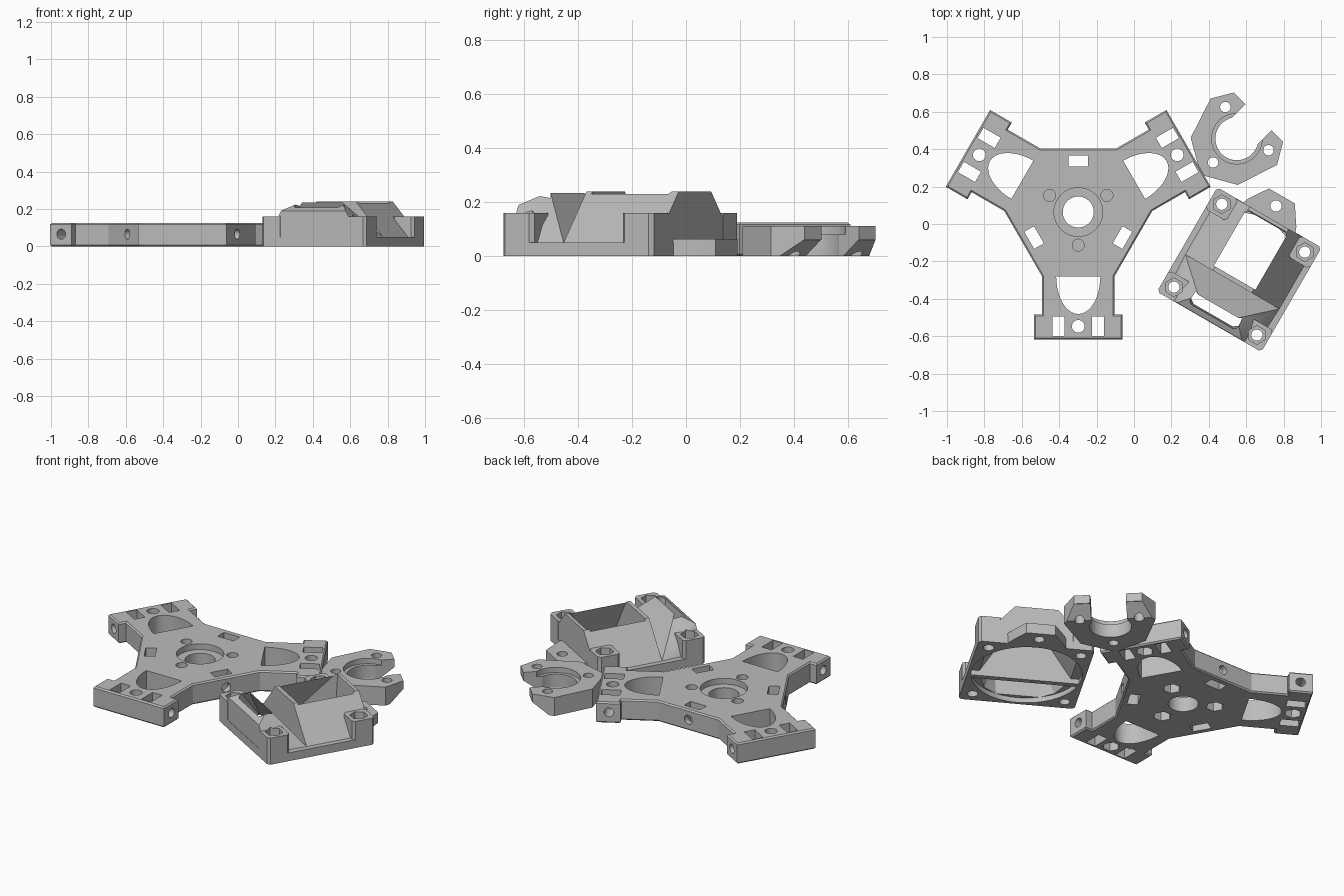
import bpy, bmesh
from math import pi, cos, sin, radians
from mathutils import Matrix, Vector

cube = bpy.data.objects.get("Cube")
if cube:
    bpy.data.objects.remove(cube, do_unlink=True)

grey = bpy.data.materials.new("plain grey plastic")
grey.use_nodes = True
GREY = (0.5, 0.5, 0.5, 1)
grey.diffuse_color = GREY
grey.node_tree.nodes["Principled BSDF"].inputs["Base Color"].default_value = GREY


# Shape helpers
def make(name, bm):
    bmesh.ops.recalc_face_normals(bm, faces=bm.faces)
    mesh = bpy.data.meshes.new(name)
    bm.to_mesh(mesh)
    bm.free()
    mesh.materials.append(grey)
    obj = bpy.data.objects.new(name, mesh)
    bpy.context.collection.objects.link(obj)
    return obj


def prism(pts, z0, z1, name="cutter", bevel=0):
    bm = bmesh.new()
    base = bm.faces.new([bm.verts.new((x, y, z0)) for x, y in pts])
    top = bmesh.ops.extrude_face_region(bm, geom=[base])["geom"]
    bmesh.ops.translate(bm, vec=(0, 0, z1 - z0),
                        verts=[g for g in top if isinstance(g, bmesh.types.BMVert)])
    if bevel:
        rims = [e for e in bm.edges if abs(e.verts[0].co.z - e.verts[1].co.z) < 1e-5]
        bmesh.ops.bevel(bm, geom=rims, offset=bevel, segments=1, affect='EDGES')
    return make(name, bm)


def hull(pts, name="cutter"):
    bm = bmesh.new()
    for p in pts:
        bm.verts.new(p)
    bmesh.ops.convex_hull(bm, input=bm.verts)
    return make(name, bm)


def ngon(x, y, r, n=32, turn=0.0):
    return [(x + r * cos(turn + 2 * pi * i / n), y + r * sin(turn + 2 * pi * i / n))
            for i in range(n)]


def rect(x, y, hx, hy, c=0):
    if not c:
        return [(x - hx, y - hy), (x + hx, y - hy), (x + hx, y + hy), (x - hx, y + hy)]
    return [(x + sx * (hx - a), y + sy * (hy - b)) for sx, sy, a, b in
            ((-1, -1, 0, c), (-1, -1, c, 0), (1, -1, c, 0), (1, -1, 0, c),
             (1, 1, 0, c), (1, 1, c, 0), (-1, 1, c, 0), (-1, 1, 0, c))]


def mirror(pts):
    return [(s * x, y, z) for s in (-1, 1) for x, y, z in pts]


def rod(start, end, r):
    start, end = Vector(start), Vector(end)
    turn = (end - start).to_track_quat('Z', 'Y').to_matrix().to_4x4()
    obj = prism(ngon(0, 0, r, 24), 0, (end - start).length)
    obj.data.transform(Matrix.Translation(start) @ turn)
    return obj


def combine(obj, others, mode='DIFFERENCE'):
    for other in others:
        other.hide_render = True
        mod = obj.modifiers.new("combine", 'BOOLEAN')
        mod.operation, mod.solver, mod.object = mode, 'EXACT', other
        bpy.context.view_layer.update()
        graph = bpy.context.evaluated_depsgraph_get()
        mesh = bpy.data.meshes.new_from_object(obj.evaluated_get(graph))
        obj.modifiers.clear()
        obj.data = mesh
        bpy.data.objects.remove(other, do_unlink=True)


def place(obj, x, y, angle=0.0):
    obj.data.transform(Matrix.Translation((x, y, 0)) @ Matrix.Rotation(radians(angle), 4, 'Z'))


# Three-armed plate: one arm outline repeated around the centre
THICK = 0.125
arm = [(0.193, 0.345), (0.193, 0.547), (0.237, 0.547), (0.237, 0.681)]
arm_outline = [(-x, -y) for x, y in arm] + [(x, -y) for x, y in reversed(arm)]
outline = []
for k in range(3):
    turn = Matrix.Rotation(k * 2 * pi / 3, 2)
    outline += [tuple(turn @ Vector(p)) for p in arm_outline]
plate = prism(outline, 0, THICK, "three_arm_plate", 0.008)

# Centre bore with a shallow seat
cutters = [prism(ngon(0, 0, 0.083, 40), -0.1, 0.2),
           prism(ngon(0, 0, 0.13, 48), 0.09, 0.2)]
for k in range(3):
    arch = [(0.118 * cos(a), -0.345 - 0.2 * sin(a)) for a in [pi * i / 20 for i in range(21)]]
    group = [prism(arch, -0.1, 0.2),
             # Blind screw holes with nut pockets below
             prism(ngon(0, -0.177, 0.032, 24), 0.065, 0.2),
             prism(ngon(0, -0.177, 0.05, 6), -0.1, 0.055),
             # Arm tip screw hole and nut pocket
             prism(ngon(0, -0.611, 0.034, 24), -0.1, 0.2),
             prism(ngon(0, -0.611, 0.048, 6), -0.1, 0.05),
             # Edge nut slot with its side hole
             prism(rect(0, 0.273, 0.053, 0.03), -0.1, 0.2),
             rod((0, 0.27, 0.065), (0, 0.4, 0.065), 0.027)]
    # Arm tip nut slots with their end holes
    for s in (-1, 1):
        group += [prism(rect(s * 0.105, -0.611, 0.032, 0.053), -0.1, 0.2),
                  rod((s * 0.105, -0.611, 0.065), (s * 0.3, -0.611, 0.065), 0.027)]
    for c in group:
        c.data.transform(Matrix.Rotation(k * 2 * pi / 3, 4, 'Z'))
    cutters += group
combine(plate, cutters)
place(plate, -0.298, 0.064)

# Open clamp ring, symmetric about its diagonal slot
half = [(-0.016, 0.247), (-0.14, 0.215), (-0.247, 0.005), (-0.193, -0.193)]
ring = prism(half + [(y, x) for x, y in reversed(half[:-1])], 0, 0.112, "open_clamp_ring")
ring.data.transform(Matrix.Rotation(-pi / 4, 4, 'Z'))
cutters = [prism(ngon(0, 0, 0.115, 40), -0.1, 0.2),
           prism(ngon(0, 0, 0.135, 40), 0.08, 0.2),
           prism(rect(0.2, 0, 0.2, 0.0985), -0.1, 0.2),
           # Sloped underside of the two tips
           hull([(x, y, z) for y in (-0.4, 0.4)
                 for x, z in ((0.16, 0.06), (0.067, -0.01), (0.3, -0.01), (0.3, 0.06))])]
for a in (65, -65, 180):
    x, y = 0.18 * cos(radians(a)), 0.18 * sin(radians(a))
    cutters.append(prism(ngon(x, y, 0.028, 24), -0.1, 0.2))
combine(ring, cutters)
place(ring, 0.55, 0.456, 45)

# Fan housing: square base, mounting tab, corner posts, hood and front duct
housing = prism(rect(0, 0, 0.322, 0.322, 0.015), 0, 0.05, "fan_housing")
corners = [(sx * 0.256, sy * 0.256) for sx in (-1, 1) for sy in (-1, 1)]
solids = [prism(rect(x, y, 0.066, 0.066, 0.015), 0, 0.16) for x, y in corners]
solids += [
    prism([(-0.17, 0.3), (0.17, 0.3), (0.15, 0.35), (0.08, 0.455), (-0.08, 0.455),
           (-0.15, 0.35)], 0, 0.063),
    hull(mirror([(u, v, z) for v in (-0.075, 0.32)
                 for u, z in ((0.29, 0.01), (0.29, 0.05), (0.12, 0.24))])),
    hull(mirror([(0.29, -0.075, 0.01), (0.29, -0.075, 0.05), (0.12, -0.23, 0.24),
                 (0.2, -0.32, 0.19), (0.3, -0.32, 0.01)]))]
combine(housing, solids, 'UNION')

# Fan opening, hood cavity, front duct cavity
cutters = [
    prism(ngon(0, 0, 0.305, 48), -0.1, 0.03),
    hull(mirror([(0.26, -0.05, 0.02), (0.26, 0.14, 0.02), (0.13, 0.295, 0.02),
                 (0.11, -0.05, 0.26), (0.11, 0.3, 0.26)])),
    hull(mirror([(0.25, -0.1, 0.01), (0.2, -0.22, 0.01), (0.12, -0.28, 0.01),
                 (0.12, -0.24, 0.26), (0.13, -0.292, 0.26)]))]
# Post holes with nut pockets, and the tab hole
for x, y in corners:
    cutters += [prism(ngon(x, y, 0.03, 24), -0.1, 0.3),
                prism(ngon(x, y, 0.05, 6), 0.1, 0.3)]
cutters.append(prism(ngon(0, 0.393, 0.03, 24), -0.1, 0.2))
combine(housing, cutters)

# Divider between the hood and the front duct
combine(housing, [prism(rect(0, -0.066, 0.3, 0.016), 0, 0.045)], 'UNION')
place(housing, 0.563, -0.244, -30)

# Smooth the round holes and keep the edges sharp
for obj in bpy.context.view_layer.objects:
    obj.select_set(obj in (plate, ring, housing))
bpy.context.view_layer.objects.active = plate
bpy.ops.object.shade_smooth_by_angle(angle=radians(25))
